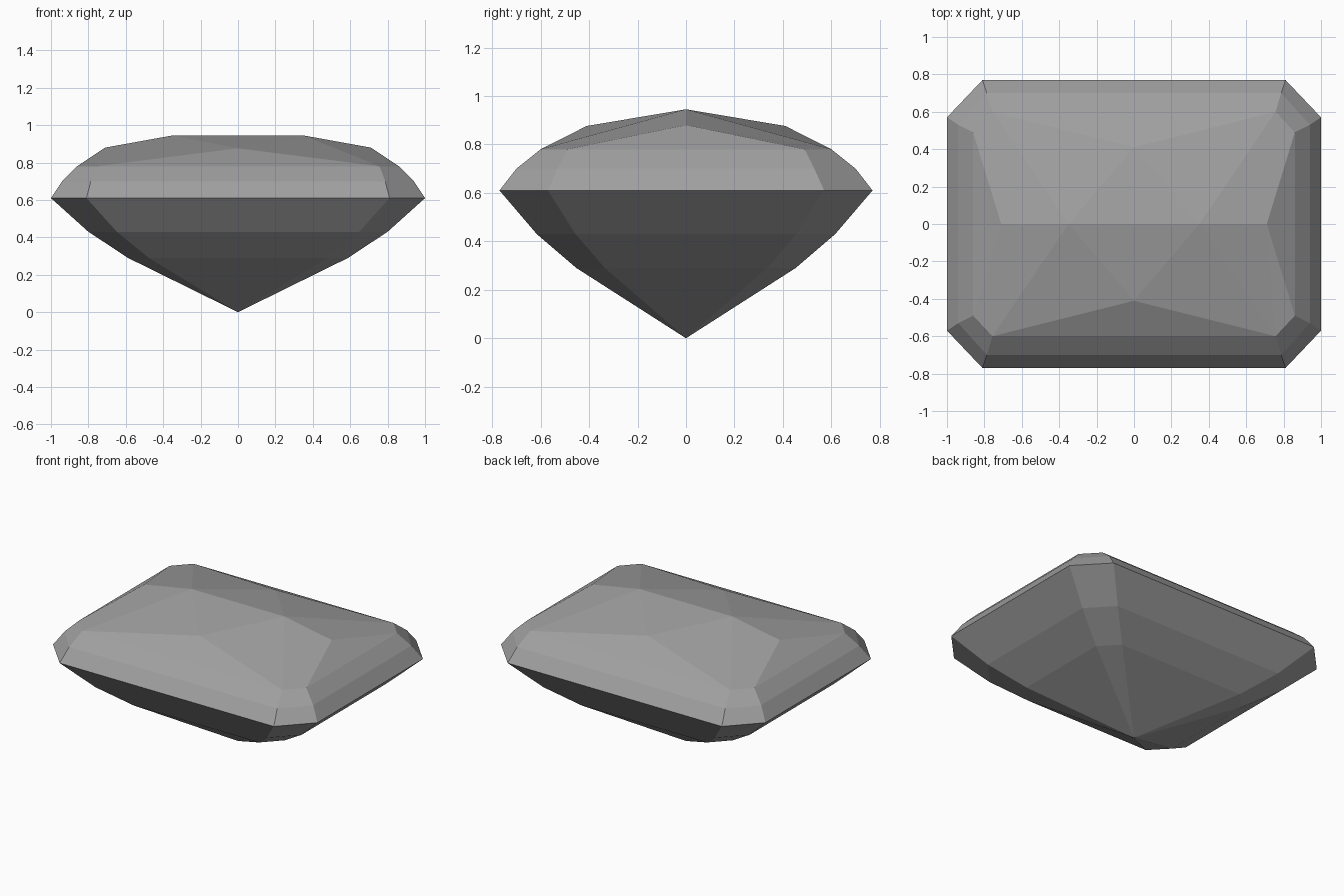
import bpy
import bmesh

cube = bpy.data.objects.get("Cube")
if cube:
    bpy.data.objects.remove(cube, do_unlink=True)

# Single stone colour
stone = bpy.data.materials.new("grey stone")
stone.use_nodes = True
grey = (0.35, 0.35, 0.35, 1.0)
stone.diffuse_color = grey
stone.node_tree.nodes["Principled BSDF"].inputs["Base Color"].default_value = grey

bm = bmesh.new()


def ring(x, y, cx, cy, z):
    """Rectangle of half size x, y with cut corners, counter-clockwise."""
    pts = [(x, -cy), (x, cy), (cx, y), (-cx, y),
           (-x, cy), (-x, -cy), (-cx, -y), (cx, -y)]
    return [bm.verts.new((px, py, z)) for px, py in pts]


def bridge(lower, upper):
    for i in range(8):
        j = (i + 1) % 8
        bm.faces.new((lower[i], lower[j], upper[j], upper[i]))


# Stepped rings of the pavilion, girdle and crown
GIRDLE = (1.0, 0.77, 0.81, 0.57)
rings = [ring(*(v * s for v in GIRDLE), z)
         for s, z in ((0.588, 0.29), (0.8, 0.43), (1.0, 0.61))]
rings.append(ring(0.94, 0.70, 0.787, 0.53, 0.70))
rings.append(ring(0.86, 0.60, 0.757, 0.49, 0.78))
for lower, upper in zip(rings, rings[1:]):
    bridge(lower, upper)

# Pointed base
tip = bm.verts.new((0, 0, 0))
for i in range(8):
    bm.faces.new((tip, rings[0][(i + 1) % 8], rings[0][i]))

# Faceted top: side points and a short central ridge
top = rings[-1]
ridge = {s: bm.verts.new((s * 0.35, 0, 0.945)) for s in (1, -1)}
end = {s: bm.verts.new((s * 0.71, 0, 0.88)) for s in (1, -1)}
side = {s: bm.verts.new((0, s * 0.41, 0.876)) for s in (1, -1)}
for s, k in ((1, 0), (-1, 4)):
    a, b, c, d = (top[(k + i) % 8] for i in range(4))
    before = top[(k - 1) % 8]
    bm.faces.new((a, b, end[s]))
    bm.faces.new((c, d, side[s]))
    bm.faces.new((b, c, end[s]))
    bm.faces.new((before, a, end[s]))
    bm.faces.new((end[s], c, ridge[s]))
    bm.faces.new((before, end[s], ridge[s]))
    bm.faces.new((c, side[s], ridge[s]))
    bm.faces.new((side[-s], before, ridge[s]))
    bm.faces.new((ridge[s], side[s], ridge[-s]))

bmesh.ops.recalc_face_normals(bm, faces=bm.faces)
mesh = bpy.data.meshes.new("cut_gemstone")
bm.to_mesh(mesh)
bm.free()
mesh.materials.append(stone)
gem = bpy.data.objects.new("cut_gemstone", mesh)
bpy.context.collection.objects.link(gem)
